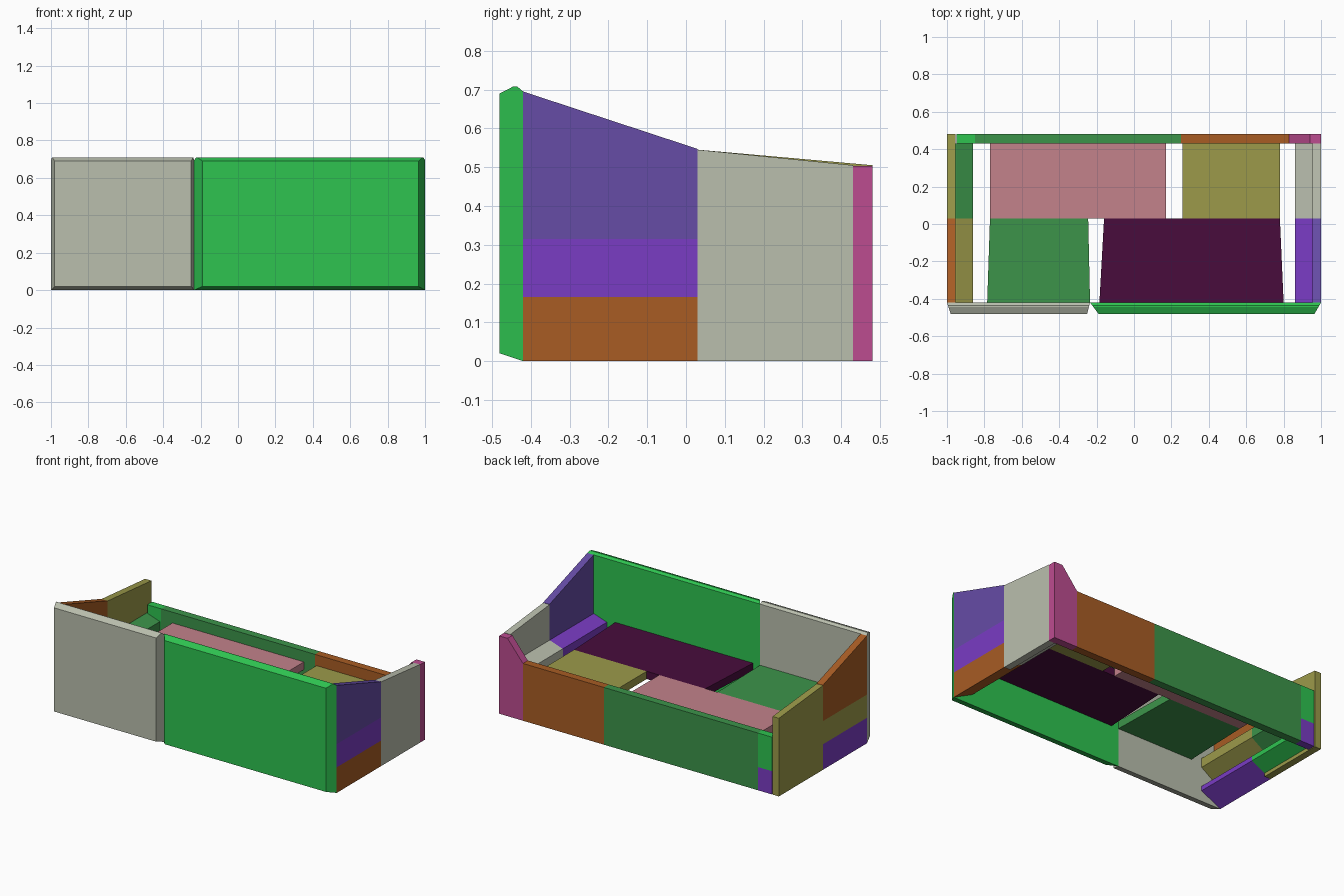
import bpy
import bmesh

cube = bpy.data.objects.get("Cube")
if cube:
    bpy.data.objects.remove(cube)


def linear(c):
    return c / 12.92 if c <= 0.04045 else ((c + 0.055) / 1.055) ** 2.4


def material(name, code):
    rgb = [linear(int(code[i:i + 2], 16) / 255) for i in (0, 2, 4)] + [1]
    mat = bpy.data.materials.new(name)
    mat.use_nodes = True
    mat.diffuse_color = rgb
    mat.node_tree.nodes["Principled BSDF"].inputs["Base Color"].default_value = rgb
    return mat


palette = {
    "pale grey": "babfae", "bright green": "2ec350", "leaf green": "3c944a",
    "burnt orange": "a85c24", "olive": "9c9a4a", "dusty pink": "c3828b",
    "magenta": "bc4c90", "dark plum": "480c3c", "purple": "664ca6", "violet": "7a3cc4",
}
mats = {name: material(name, code) for name, code in palette.items()}


def loft(name, color, ring_a, ring_b):
    """Solid between two matching rings of points."""
    bm = bmesh.new()
    a = [bm.verts.new(p) for p in ring_a]
    b = [bm.verts.new(p) for p in ring_b]
    bm.faces.new(a)
    bm.faces.new(b[::-1])
    for i in range(len(a)):
        j = (i + 1) % len(a)
        bm.faces.new((a[j], a[i], b[i], b[j]))
    bmesh.ops.recalc_face_normals(bm, faces=bm.faces)
    mesh = bpy.data.meshes.new(name)
    bm.to_mesh(mesh)
    bm.free()
    mesh.materials.append(mats[color])
    obj = bpy.data.objects.new(name, mesh)
    bpy.context.scene.collection.objects.link(obj)
    return obj


def along_y(name, color, profile, y0, y1, side=1):
    """Extrude an (x, z) profile along y, mirrored to either side."""
    loft(name, color, [(side * x, y0, z) for x, z in profile],
         [(side * x, y1, z) for x, z in profile])


FRONT, MID, BACK, REAR = -0.42, 0.03, 0.43, 0.48


# Front panels: bevelled boards with a ridge along the top
def front_panel(name, color, outer, face):
    profile = [(-0.48, 0.02), (-0.48, 0.69), (-0.445, 0.708),
               (-0.435, 0.708), (FRONT, 0.695), (FRONT, 0)]

    def ring(end):
        return [(outer[end] + (face[end] - outer[end]) * min(1, (FRONT - y) / 0.06), y, z)
                for y, z in profile]
    loft(name, color, ring(0), ring(1))


front_panel("front_panel_right", "pale grey", (-1, -0.235), (-0.98, -0.25))
front_panel("front_panel_left", "bright green", (-0.235, 1), (-0.19, 0.965))


# Side walls: boards with a sloping top edge
def side_wall(name, color, side, y0, y1, z0, top0, top1):
    yz = [(y0, z0), (y0, top0), (y1, top1), (y1, z0)]
    loft(name, color, [(side, y, z) for y, z in yz],
         [(side * 0.955, y, z) for y, z in yz])


# Inner ledges: slanted underneath, flat on top
upper_ledge = [(1, 0.165), (0.95, 0.165), (0.86, 0.225), (0.86, 0.285), (0.95, 0.315), (1, 0.315)]
lower_ledge = [(1, 0), (0.86, 0.07), (0.86, 0.1), (0.95, 0.165), (1, 0.165)]
inner_upper = [(min(x, 0.96), z) for x, z in upper_ledge]
inner_lower = [(min(x, 0.96), max(z, 0.02)) for x, z in lower_ledge]

sides = [
    ("left", 1, BACK, "purple", "violet", "burnt orange", "pale grey", "pale grey", "pale grey"),
    ("right", -1, REAR, "burnt orange", "olive", "violet", "olive", "leaf green", "bright green"),
]
for label, s, end, top, middle, bottom, wall, back_upper, back_lower in sides:
    side_wall("front_side_" + label, top, s, FRONT, MID, 0.315, 0.695, 0.547)
    along_y("upper_ledge_front_" + label, middle, upper_ledge, FRONT, MID, s)
    along_y("lower_ledge_front_" + label, bottom, lower_ledge, FRONT, MID, s)
    side_wall("back_side_" + label, wall, s, MID, end, 0, 0.545, 0.505)
    along_y("upper_ledge_back_" + label, back_upper, inner_upper, MID, BACK, s)
    along_y("lower_ledge_back_" + label, back_lower, inner_lower, MID, BACK, s)

# Back wall in coloured sections, with a raised corner post
RIM = 0.37
back_parts = [
    ("back_wall_corner_top", "bright green", -0.95, -0.85, 0.15, RIM),
    ("back_wall_corner_bottom", "violet", -0.95, -0.85, 0, 0.15),
    ("back_wall_long", "leaf green", -0.85, 0.25, 0, RIM),
    ("back_wall_short", "burnt orange", 0.25, 0.83, 0, RIM),
]
for name, color, x0, x1, z0, z1 in back_parts:
    along_y(name, color, [(x0, z0), (x1, z0), (x1, z1), (x0, z1)], BACK, REAR)
along_y("back_corner_post", "magenta",
        [(0.83, 0), (1, 0), (1, 0.503), (0.94, 0.503), (0.83, RIM)], BACK, REAR)


# Shelf boards inside, slightly tapered towards the middle
def shelf(name, color, y0, y1, x0, x1, taper_a=0, taper_b=0):
    outline = [(x0, y0), (x1, y0), (x1 - taper_b, y1), (x0 + taper_a, y1)]
    loft(name, color, [(x, y, 0.25) for x, y in outline],
         [(x, y, 0.3) for x, y in outline])


shelf("shelf_front_left", "dark plum", FRONT, MID, -0.185, 0.8, 0.025, 0.02)
shelf("shelf_front_right", "leaf green", FRONT, MID, -0.785, -0.235, 0.015, 0.01)
shelf("shelf_back_right", "dusty pink", MID, BACK, -0.77, 0.17)
shelf("shelf_back_left", "olive", MID, BACK, 0.26, 0.78)
